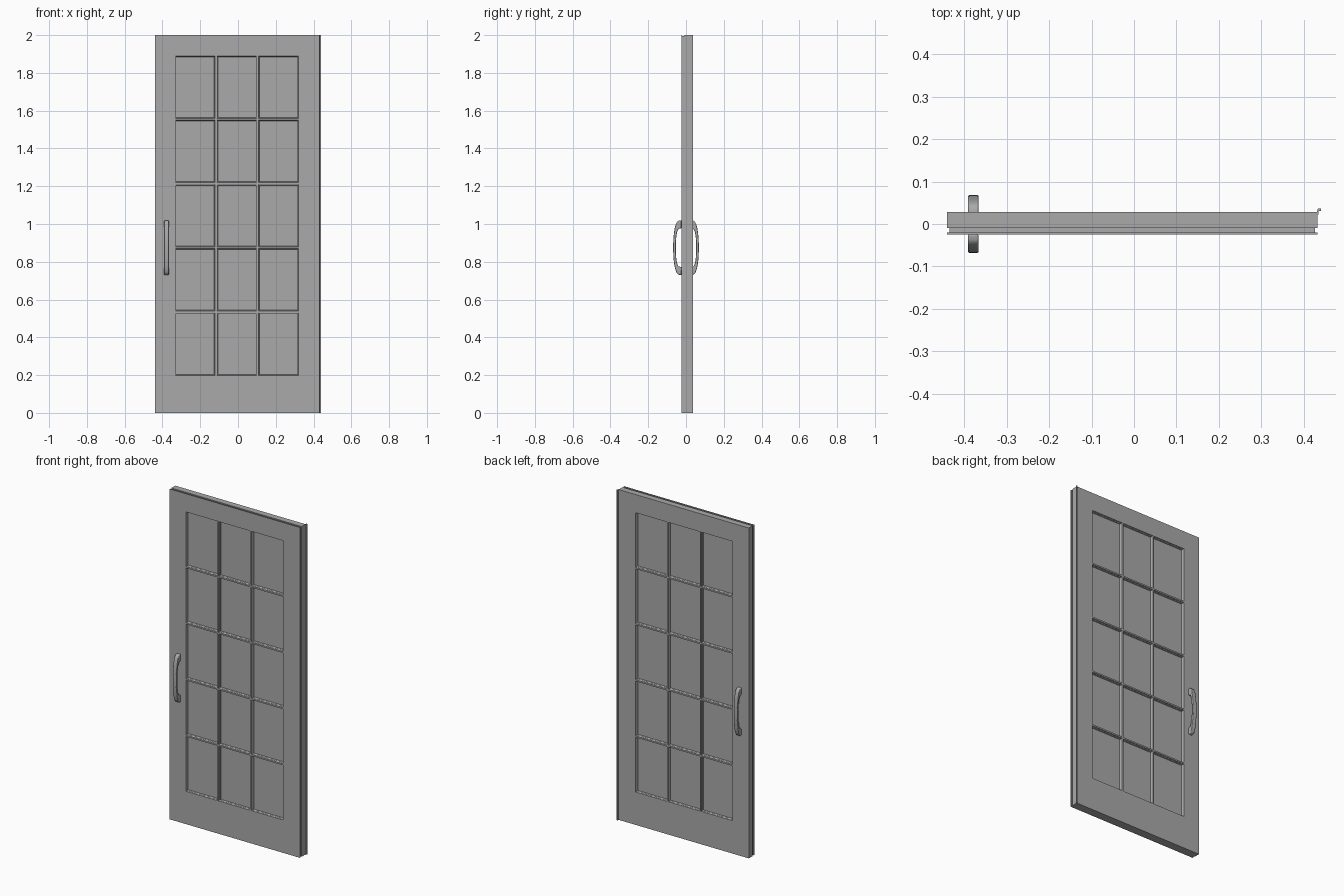
import bpy, bmesh, math

cube = bpy.data.objects.get("Cube")
if cube:
    bpy.data.objects.remove(cube)


def make_material(name, colour):
    mat = bpy.data.materials.new(name)
    mat.use_nodes = True
    mat.diffuse_color = colour
    mat.node_tree.nodes["Principled BSDF"].inputs["Base Color"].default_value = colour
    return mat


GREY = make_material("mid grey", (0.4, 0.4, 0.4, 1))
LEFT, RIGHT, TOP = -0.44, 0.432, 2.0
FRONT, BACK = -0.025, 0.028


def finish(name, bm):
    bmesh.ops.remove_doubles(bm, verts=bm.verts, dist=1e-5)
    bmesh.ops.recalc_face_normals(bm, faces=bm.faces)
    mesh = bpy.data.meshes.new(name)
    bm.to_mesh(mesh)
    bm.free()
    mesh.materials.append(GREY)
    obj = bpy.data.objects.new(name, mesh)
    bpy.context.collection.objects.link(obj)
    return obj


# Door faces: a grid of cells, with three by five panes sunk into it
def panel_face(bm, y):
    pane_w, pane_h, bar = 0.211, 0.331, 0.009
    xs, zs = [LEFT], [0.0]
    for i in range(3):
        x = -0.332 + i * (pane_w + bar)
        xs += [x, x + pane_w]
    for i in range(5):
        z = 0.199 + i * (pane_h + bar)
        zs += [z, z + pane_h]
    xs.append(RIGHT)
    zs.append(TOP)
    grid = [[bm.verts.new((x, y, z)) for x in xs] for z in zs]
    panes = []
    for r in range(len(zs) - 1):
        for c in range(len(xs) - 1):
            quad = [grid[r][c], grid[r][c + 1], grid[r + 1][c + 1], grid[r + 1][c]]
            if y > 0:
                quad.reverse()
            face = bm.faces.new(quad)
            if r % 2 and c % 2:
                panes.append(face)
    bm.normal_update()
    # moulding lip, step and flat pane
    for width, depth in ((0.003, -0.007), (0.001, 0), (0.003, -0.008)):
        bmesh.ops.inset_individual(bm, faces=panes, thickness=width, depth=depth)


# Door edge: rings from front to back, with a groove round sides and top
def door_edge(bm):
    steps = ((FRONT, 0), (-0.020, 0), (-0.020, 0.006),
             (-0.009, 0.006), (-0.009, 0), (BACK, 0))
    rings = []
    for y, cut in steps:
        corners = ((LEFT + cut, 0), (RIGHT - cut, 0),
                   (RIGHT - cut, TOP - cut), (LEFT + cut, TOP - cut))
        rings.append([bm.verts.new((x, y, z)) for x, z in corners])
    for a, b in zip(rings, rings[1:]):
        for i in range(4):
            j = (i + 1) % 4
            quad = [a[i], a[j], b[j], b[i]]
            if len({tuple(v.co) for v in quad}) == 4:
                bm.faces.new(quad)


bm = bmesh.new()
panel_face(bm, FRONT)
panel_face(bm, BACK)
door_edge(bm)
finish("door_leaf", bm)


# Closing strip: a small hooked section running the full height
bm = bmesh.new()
hook = ((0.426, 0.022), (0.434, 0.022), (0.434, 0.031), (0.440, 0.031),
        (0.440, 0.037), (0.433, 0.037), (0.431, 0.028), (0.426, 0.028))
base = bm.faces.new([bm.verts.new((x, y, 0)) for x, y in hook])
top = bmesh.ops.extrude_face_region(bm, geom=[base])["geom"]
bmesh.ops.translate(bm, vec=(0, 0, TOP), verts=[v for v in top if isinstance(v, bmesh.types.BMVert)])
finish("closing_strip", bm)


# Handles: a bowed grip with thicker feet, one on each face
def handle(name, side):
    bm = bmesh.new()
    outer, inner = [], []
    count = 24
    for i in range(count + 1):
        a = math.pi * (i / count - 0.5)
        s, c = math.sin(a), max(math.cos(a), 0)
        outer.append((0.024 + 0.044 * c ** 0.6, 0.875 + 0.145 * s))
        inner.append((0.024 + 0.030 * c ** 0.5, 0.875 + 0.102 * s))
    outline = outer + inner[::-1]
    rows = [[bm.verts.new((x, side * y, z)) for y, z in outline] for x in (-0.391, -0.366)]
    n = len(outline)
    for i in range(n):
        j = (i + 1) % n
        bm.faces.new([rows[0][i], rows[0][j], rows[1][j], rows[1][i]])
    for row in rows:
        for i in range(count):
            bm.faces.new([row[i], row[i + 1], row[n - 2 - i], row[n - 1 - i]])
    obj = finish(name, bm)
    bevel = obj.modifiers.new("soft edges", "BEVEL")
    bevel.width = 0.004
    bevel.segments = 3
    bevel.limit_method = "ANGLE"
    bevel.angle_limit = math.radians(60)
    bpy.ops.object.select_all(action="DESELECT")
    obj.select_set(True)
    bpy.context.view_layer.objects.active = obj
    bpy.ops.object.shade_smooth_by_angle(angle=math.radians(45))


handle("front_handle", -1)
handle("back_handle", 1)
